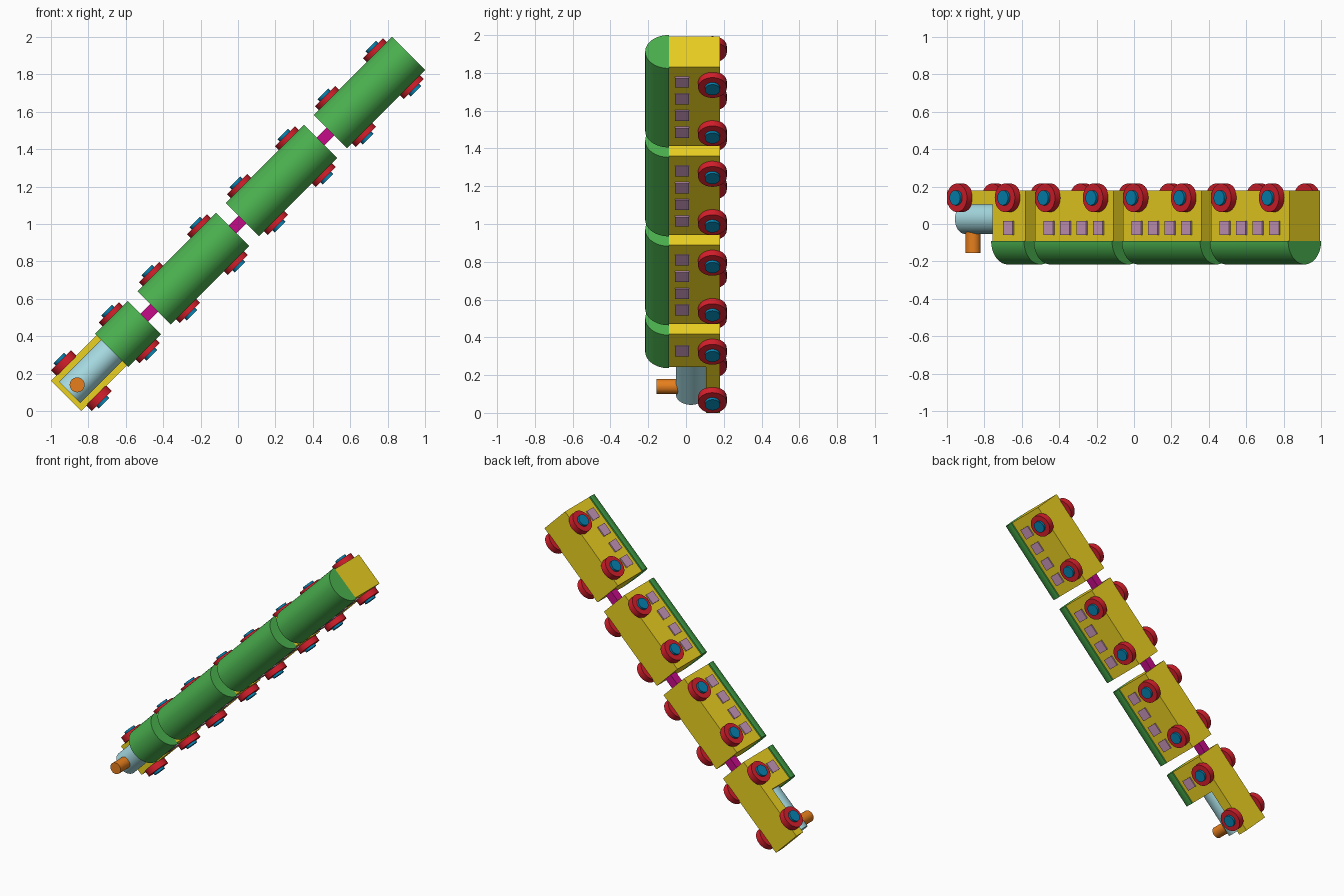
import bpy, bmesh, math
from mathutils import Matrix, Vector

if "Cube" in bpy.data.objects:
    bpy.data.objects.remove(bpy.data.objects["Cube"])

# Train frame: local x = along train (front to rear), y = across, z = train's up.
# The whole train lies on its side plane (up = -y) and runs at 45 degrees in xz.
C = math.sqrt(0.5)
FRAME = Matrix(((C, -C, 0, 0), (0, 0, -1, 0), (C, C, 0, 1), (0, 0, 0, 1)))


def colour(name, r, g, b):
    m = bpy.data.materials.new(name)
    m.diffuse_color = [(v / 255) ** 2.2 for v in (r, g, b)] + [1]
    m.use_nodes = True
    m.node_tree.nodes["Principled BSDF"].inputs["Base Color"].default_value = m.diffuse_color
    return m


YELLOW = colour("yellow", 235, 208, 38)
GREEN = colour("green", 76, 175, 80)
RED = colour("red", 211, 36, 47)
BLUE = colour("blue", 14, 130, 175)
CYAN = colour("pale_blue", 165, 218, 225)
ORANGE = colour("orange", 230, 126, 34)
MAGENTA = colour("magenta", 196, 20, 135)
PINK = colour("window_pink", 200, 150, 185)


def finish(name, bm, mat, smooth=False):
    bmesh.ops.recalc_face_normals(bm, faces=bm.faces[:])
    me = bpy.data.meshes.new(name)
    bm.to_mesh(me)
    bm.free()
    ob = bpy.data.objects.new(name, me)
    bpy.context.collection.objects.link(ob)
    me.materials.append(mat)
    ob.matrix_world = FRAME
    if smooth:
        bpy.ops.object.select_all(action='DESELECT')
        ob.select_set(True)
        bpy.context.view_layer.objects.active = ob
        bpy.ops.object.shade_smooth_by_angle(angle=math.radians(35))
    return ob


def box(name, lo, hi, mat):
    lo, hi = Vector(lo), Vector(hi)
    bm = bmesh.new()
    bmesh.ops.create_cube(bm, size=1, matrix=Matrix.Translation((lo + hi) / 2)
                          @ Matrix.Diagonal((*(hi - lo), 1)))
    return finish(name, bm, mat)


def cylinder(name, a, b, r, mat):
    a, b = Vector(a), Vector(b)
    rot = (b - a).to_track_quat('Z', 'Y').to_matrix().to_4x4()
    bm = bmesh.new()
    bmesh.ops.create_cone(bm, cap_ends=True, segments=48, radius1=r, radius2=r,
                          depth=(b - a).length, matrix=Matrix.Translation((a + b) / 2) @ rot)
    return finish(name, bm, mat, True)


W, BOTTOM, TOP = 0.115, -0.18, 0.091
HALF, PITCH, FIRST = 0.296, 0.6657, -1.003


def roof(name, s0, s1):
    # half-round profile extruded along the car
    r, n = 0.125, 32
    bm = bmesh.new()
    f = bm.faces.new([bm.verts.new((s0, r * math.cos(math.pi * i / n),
                                    TOP + r * math.sin(math.pi * i / n))) for i in range(n + 1)])
    ext = bmesh.ops.extrude_face_region(bm, geom=[f])
    moved = [v for v in ext["geom"] if isinstance(v, bmesh.types.BMVert)]
    bmesh.ops.translate(bm, verts=moved, vec=(s1 - s0, 0, 0))
    finish(name, bm, GREEN, True)


def windows(name, positions):
    for i, s in enumerate(positions, 1):
        for side, k in (("left", 1), ("right", -1)):
            y = sorted((k * (W - 0.01), k * (W + 0.009)))
            box(f"{name}_window_{side}_{i}", (s - 0.037, y[0], -0.015),
                (s + 0.037, y[1], 0.059), PINK)


def wheels(name, centre):
    for end, ds in (("front", -0.181), ("rear", 0.181)):
        for side, k in (("left", 1), ("right", -1)):
            s, h = centre + ds, -0.14
            cylinder(f"{name}_{end}_{side}_wheel", (s, k * (W - 0.005), h), (s, k * 0.155, h), 0.076, RED)
            cylinder(f"{name}_{end}_{side}_hub", (s, k * 0.14, h), (s, k * 0.171, h), 0.04, BLUE)


# Engine: floor, cab, boiler, chimney
front, rear, cab = FIRST - HALF, FIRST + HALF, -0.955
box("engine_floor", (front, -W, BOTTOM), (rear, W, -0.105), YELLOW)
box("engine_cab", (cab, -W, -0.105), (rear, W, TOP), YELLOW)
roof("engine_roof", cab, rear)
windows("engine", [(cab + rear) / 2])
wheels("engine", FIRST)
cylinder("boiler", (-1.274, 0, -0.026), (cab + 0.01, 0, -0.026), 0.08, CYAN)
cylinder("chimney", (-1.216, 0, 0), (-1.216, 0, 0.156), 0.04, ORANGE)

# Carriages, each with a coupling to the vehicle in front
for n in (1, 2, 3):
    c = FIRST + n * PITCH
    name = f"carriage_{n}"
    box(f"{name}_body", (c - HALF, -W, BOTTOM), (c + HALF, W, TOP), YELLOW)
    roof(f"{name}_roof", c - HALF, c + HALF)
    windows(name, [c + (i - 1.5) * 0.125 for i in range(4)])
    wheels(name, c)
    mid = c - PITCH / 2
    box(f"coupling_{n}", (mid - 0.05, -0.029, -0.17), (mid + 0.05, 0.029, -0.112), MAGENTA)
